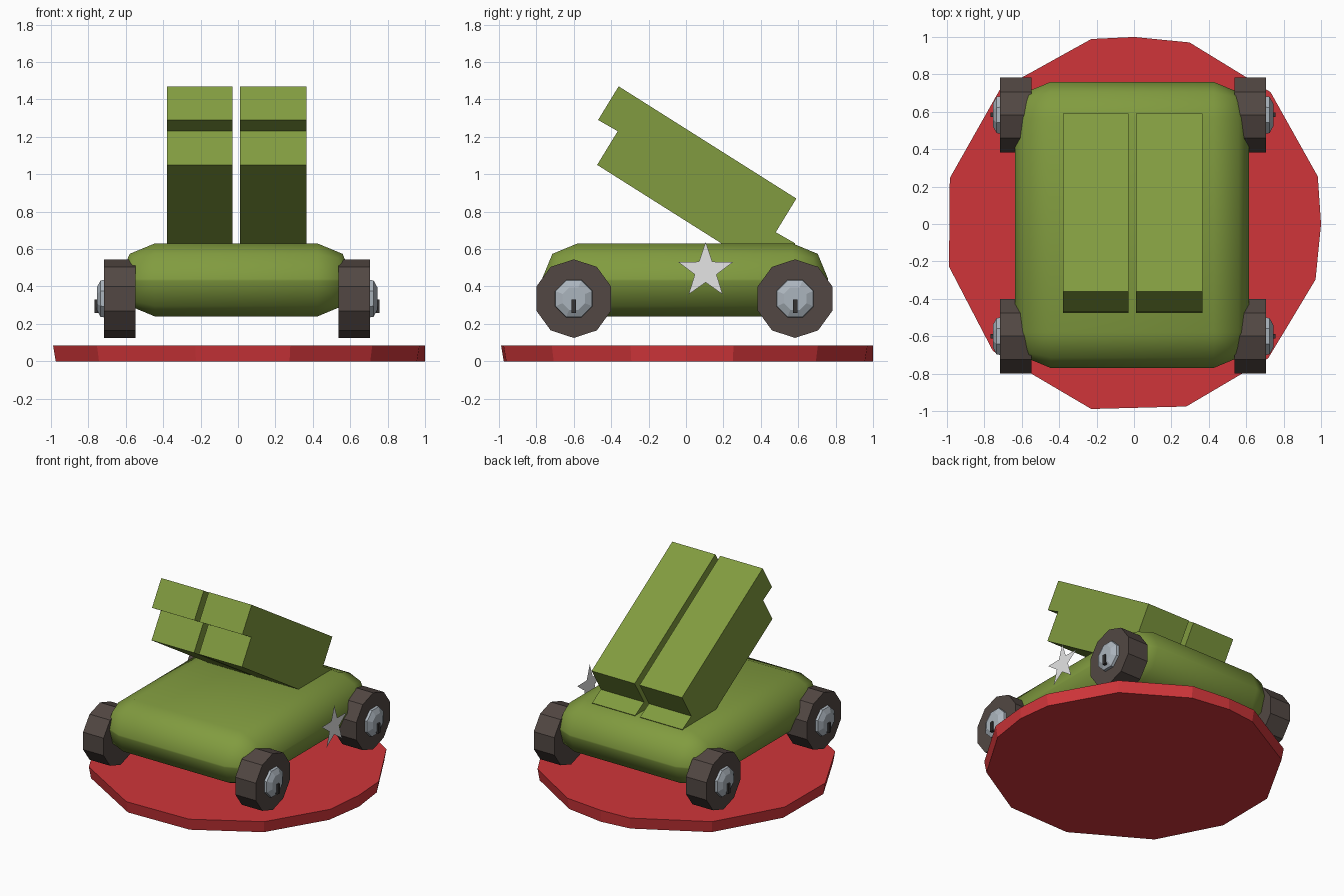
import bpy, bmesh, math
from mathutils import Vector

cube = bpy.data.objects.get("Cube")
if cube:
    bpy.data.objects.remove(cube, do_unlink=True)


def material(name, rgb):
    m = bpy.data.materials.new(name)
    m.use_nodes = True
    m.diffuse_color = (*rgb, 1)
    m.node_tree.nodes["Principled BSDF"].inputs["Base Color"].default_value = (*rgb, 1)
    return m


GREEN = material("olive green", (0.22, 0.33, 0.05))
RED = material("base red", (0.63, 0.036, 0.042))
BROWN = material("tyre brown", (0.085, 0.064, 0.056))
STEEL = material("hub grey", (0.41, 0.46, 0.51))
DARK = material("axle dark", (0.035, 0.033, 0.033))
SILVER = material("star silver", (0.78, 0.78, 0.78))


def loft(name, loops, mat, cap=True):
    """Skin matching loops of points, capping both ends."""
    bm = bmesh.new()
    rings = [[bm.verts.new(p) for p in loop] for loop in loops]
    for a, b in zip(rings, rings[1:]):
        for i in range(len(a)):
            j = (i + 1) % len(a)
            bm.faces.new((a[i], a[j], b[j], b[i]))
    bm.faces.new(rings[0])
    if len(rings) > 1:
        bm.faces.new(rings[-1])
        bmesh.ops.recalc_face_normals(bm, faces=bm.faces)
    me = bpy.data.meshes.new(name)
    bm.to_mesh(me)
    bm.free()
    me.materials.append(mat)
    ob = bpy.data.objects.new(name, me)
    bpy.context.collection.objects.link(ob)
    return ob


def box(name, lo, hi, mat):
    loops = [[(lo[0], lo[1], z), (hi[0], lo[1], z), (hi[0], hi[1], z), (lo[0], hi[1], z)]
             for z in (lo[2], hi[2])]
    return loft(name, loops, mat)


# Display base: uneven many-sided disc
angles = (0, 14.5, 44, 73, 90, 103, 135, 166, 193, 222, 257, 286, 315, 343)


def disc_loop(radius, z):
    pts = []
    for a in map(math.radians, angles):
        x, y = radius * math.cos(a), radius * math.sin(a)
        pts.append((max(-1, min(1, x)), max(-1, min(1, y)), z))
    return pts


loft("base_disc", [disc_loop(1.0, 0), disc_loop(1.015, 0.085)], RED)

# Hull: rounded block
hull = box("hull", (-0.635, -0.77, 0.24), (0.615, 0.76, 0.63), GREEN)
bevel = hull.modifiers.new("rounding", "BEVEL")
bevel.width, bevel.segments = 0.19, 2
bpy.ops.object.select_all(action="DESELECT")
hull.select_set(True)
bpy.context.view_layer.objects.active = hull
bpy.ops.object.modifier_apply(modifier="rounding")
bpy.ops.object.shade_smooth_by_angle(angle=math.radians(60))

# Launcher pods: two stepped blocks tilted up towards the front
along = Vector((0.95, -0.60))
down = Vector((-0.11, -0.18))
upper, lower = Vector((-0.36, 1.47)), Vector((-0.365, 1.23))
profile = [upper, upper + down, lower, lower + down,
           lower + down + along, lower + along, upper + down + along, upper + along]
for side, x0, x1 in (("right", -0.38, -0.03), ("left", 0.01, 0.365)):
    loft(side + "_launcher_pod", [[(x, p.x, p.y) for p in profile] for x in (x0, x1)], GREEN)


# Wheels with hubs and axle pins
def ring(x, y, z, radius, sides, turn=0.5):
    step = math.tau / sides
    return [(x, y + radius * math.cos((i + turn) * step), z + radius * math.sin((i + turn) * step))
            for i in range(sides)]


WHEEL_Z = 0.335
for side, s in (("left", 1), ("right", -1)):
    for end, y in (("front", -0.6), ("rear", 0.583)):
        def at(d):
            return s * d - 0.005
        name = f"{end}_{side}_"
        loft(name + "wheel", [ring(at(d), y, WHEEL_Z, 0.21, 10) for d in (0.543, 0.712)], BROWN)
        loft(name + "hub", [ring(at(d), y, WHEEL_Z, r, 8)
                            for d, r in ((0.70, 0.11), (0.73, 0.105), (0.75, 0.065))], STEEL)
        xs = sorted((at(0.72), at(0.762)))
        box(name + "axle_pin", (xs[0], y - 0.012, 0.258), (xs[1], y + 0.012, 0.33), DARK)

# Star plate beside the hull on its left
star = []
for i in range(10):
    a = math.pi / 2 + i * math.pi / 5
    r = 0.155 if i % 2 == 0 else 0.061
    star.append((0.72, 0.105 + r * math.cos(a), 0.483 + r * math.sin(a)))
loft("side_star", [star], SILVER)
